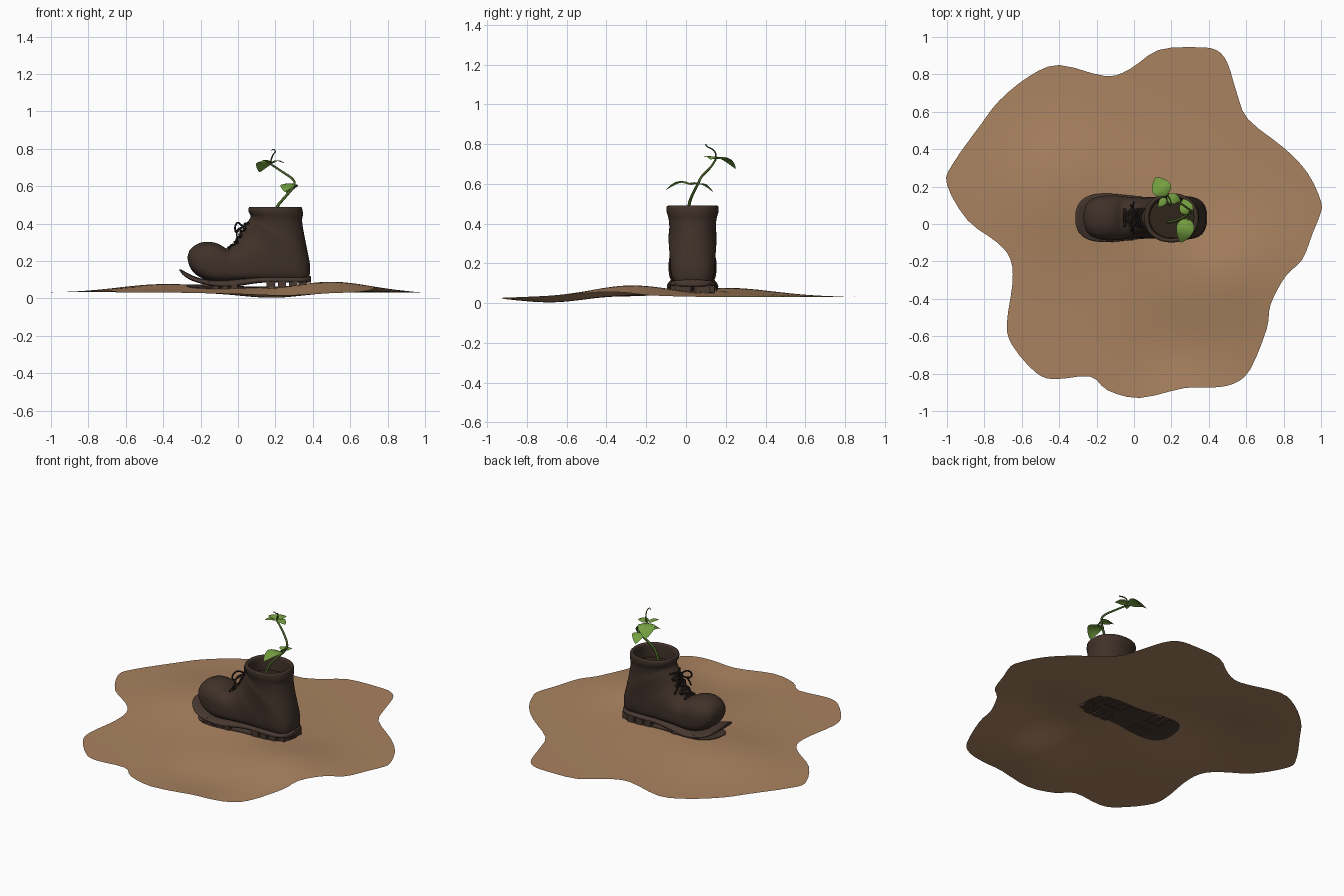
import bpy, bmesh, math
from mathutils import Vector

if "Cube" in bpy.data.objects:
    bpy.data.objects.remove(bpy.data.objects["Cube"])

YC = 0.033  # boot centre line


def mat(name, r, g, b):
    m = bpy.data.materials.new(name)
    m.diffuse_color = (r, g, b, 1)
    m.use_nodes = True
    m.node_tree.nodes["Principled BSDF"].inputs["Base Color"].default_value = m.diffuse_color
    return m


SAND = mat("sand", .40, .225, .117)
LEATHER = mat("dark leather", .050, .031, .022)
SOLE = mat("worn sole", .066, .041, .031)
LACE = mat("lace black", .017, .012, .010)
SOIL = mat("soil", .030, .018, .011)
LEAF = mat("leaf green", .17, .34, .05)
STEM = mat("stem green", .07, .13, .022)


def finish(bm, name, mats, recalc=True, angle=50):
    if recalc:
        bmesh.ops.recalc_face_normals(bm, faces=bm.faces)
    me = bpy.data.meshes.new(name)
    bm.to_mesh(me)
    bm.free()
    ob = bpy.data.objects.new(name, me)
    bpy.context.collection.objects.link(ob)
    for m in mats:
        me.materials.append(m)
    bpy.ops.object.select_all(action='DESELECT')
    bpy.context.view_layer.objects.active = ob
    ob.select_set(True)
    bpy.ops.object.shade_smooth_by_angle(angle=math.radians(angle))
    return ob


def spline(pts, t, closed=False):
    """Catmull-Rom through tuples; t in index units."""
    n = len(pts)
    i = int(math.floor(t))
    f = t - i
    idx = (lambda k: pts[k % n]) if closed else (lambda k: pts[max(0, min(n - 1, k))])
    p = [idx(i + k) for k in (-1, 0, 1, 2)]
    return tuple(.5 * (2 * b + (c - a) * f + (2 * a - 5 * b + 4 * c - d) * f * f
                       + (3 * b - a - 3 * c + d) * f ** 3) for a, b, c, d in zip(*p))


def ring_point(s, ang):
    """s = (front x, front z, back x, back z, half width, exponent on the back side)."""
    fx, fz, bx, bz, w, n = s
    c, k = math.cos(ang), math.sin(ang)
    e = 2 / (2.2 if c > 0 else n)
    c = math.copysign(abs(c) ** e, c)
    k = math.copysign(abs(k) ** e, k)
    return Vector(((fx + bx) / 2 + (fx - bx) / 2 * c, YC + w * k, (fz + bz) / 2 + (fz - bz) / 2 * c))


def strip(bm, rows, closed):
    for a, b in zip(rows, rows[1:]):
        n = len(a)
        for j in range(n if closed else n - 1):
            bm.faces.new((a[j], a[(j + 1) % n], b[(j + 1) % n], b[j]))


# ground sheet: wavy outline scaled into rings over soft bumps
OUT = [(-1, .21), (-.97, .32), (-.82, .53), (-.72, .66), (-.56, .79), (-.40, .85), (-.15, .79),
       (-.02, .83), (.13, .93), (.33, .945), (.44, .93), (.50, .86), (.55, .70), (.61, .56),
       (.81, .40), (.93, .27), (1, .12), (.995, .05), (.955, -.05), (.90, -.19), (.81, -.28),
       (.73, -.43), (.71, -.56), (.62, -.78), (.53, -.855), (.41, -.875), (.27, -.877), (.03, -.93),
       (-.14, -.89), (-.235, -.815), (-.43, -.83), (-.53, -.79), (-.65, -.65), (-.68, -.535),
       (-.65, -.32), (-.66, -.19), (-.73, -.10), (-.89, .02)]
BUMPS = [(.5, -.28, .30, .058), (-.4, .2, .34, .045), (.1, .1, .30, .022), (.2, -.66, .25, -.031)]


def height(x, y):
    return .031 + sum(a * math.exp(-((x - u) ** 2 + (y - v) ** 2) / r ** 2) for u, v, r, a in BUMPS)


bm = bmesh.new()
N = len(OUT) * 3
edge = [spline(OUT, j / 3, True) for j in range(N)]
rows = []
for i in range(1, 21):
    k = i / 20
    rows.append([bm.verts.new((x * k, y * k, height(x * k, y * k))) for x, y in edge])
strip(bm, rows, True)
mid = bm.verts.new((0, 0, height(0, 0)))
for j in range(N):
    bm.faces.new((mid, rows[0][j], rows[0][(j + 1) % N]))
bmesh.ops.recalc_face_normals(bm, faces=bm.faces)
if sum(f.normal.z for f in bm.faces) < 0:
    bmesh.ops.reverse_faces(bm, faces=bm.faces)
finish(bm, "ground", [SAND], False)


# lofted boot upper: rings fan from toe tip round to the collar, then down inside
def loft(name, stations, sub, mats, seg=48, end_mat=0):
    bm = bmesh.new()
    steps = (len(stations) - 1) * sub
    rows = [[bm.verts.new(ring_point(spline(stations, i / sub), 2 * math.pi * j / seg)) for j in range(seg)]
            for i in range(steps + 1)]
    strip(bm, rows, True)
    bm.faces.new(rows[0])
    bm.faces.new(rows[-1]).material_index = end_mat
    return finish(bm, name, mats)


UPPER = [(-.270, .222, -.268, .200, .022, 2.2), (-.257, .260, -.252, .158, .072, 2.4),
         (-.220, .290, -.215, .120, .104, 3), (-.170, .303, -.150, .095, .119, 3.6),
         (-.110, .294, -.080, .090, .119, 4), (-.060, .268, .000, .095, .112, 4),
         (-.025, .287, .120, .095, .107, 4), (.005, .328, .260, .090, .111, 4),
         (.022, .362, .365, .095, .113, 3.6), (.042, .398, .386, .160, .117, 2.8),
         (.058, .418, .374, .240, .121, 2.3), (.066, .432, .356, .330, .117, 2.2),
         (.067, .443, .343, .410, .121, 2.2), (.056, .465, .347, .450, .130, 2.2),
         (.058, .486, .342, .484, .130, 2.2), (.072, .489, .328, .489, .117, 2.2),
         (.082, .470, .320, .470, .110, 2.2), (.085, .400, .322, .400, .106, 2.2)]
loft("boot_upper", UPPER, 4, [LEATHER, SOIL], end_mat=1)

# sole: peeling away at the toe; stations (x, top, bottom, half width)
SOLE_ST = [(-.312, .157, .148, .035), (-.295, .150, .126, .078), (-.255, .128, .099, .112),
           (-.20, .108, .080, .127), (-.12, .098, .062, .129), (-.04, .102, .060, .121),
           (.05, .112, .074, .112), (.13, .118, .084, .112), (.22, .120, .084, .116),
           (.30, .120, .084, .114), (.35, .120, .084, .098), (.378, .120, .084, .068), (.39, .118, .086, .03)]
loft("sole", [(x, t, x, b, w, 5) for x, t, b, w in SOLE_ST], 3, [SOLE], 32)


# tread blocks in mirrored pairs
def block(bm, x, y, z0, z1, lx, ly):
    r = bmesh.ops.create_cube(bm, size=1)
    bmesh.ops.scale(bm, vec=(lx, ly, z1 - z0), verts=r['verts'])
    bmesh.ops.translate(bm, vec=(x, y, (z0 + z1) / 2), verts=r['verts'])


bm = bmesh.new()
for x, w in ((.175, .114), (.235, .115), (.295, .112), (.345, .09)):
    for s in (-1, 1):
        block(bm, x, YC + s * (w - .042), .048, .098, .044, .08)
for x, z in ((-.17, .064), (-.12, .052), (-.07, .050), (-.02, .050)):
    for s in (-1, 1):
        block(bm, x, YC + s * .075, z, z + .03, .034, .09)
finish(bm, "tread_blocks", [SOLE], angle=30)

# footprint plate seen on both faces of the ground
bm = bmesh.new()
rows = {1: [], -1: []}
for i in range((len(SOLE_ST) - 1) * 2 + 1):
    x, _, _, w = spline(SOLE_ST, i / 2)
    x = x * .92 + .015
    for s in rows:
        row = []
        for j in range(9):
            y = YC + w * .95 * (j / 4 - 1)
            row.append(bm.verts.new((x, y, height(x, y) + s * .004)))
        rows[s].append(row)
for s in rows:
    strip(bm, rows[s], False)
loop = lambda r: r[0] + [q[-1] for q in r[1:-1]] + r[-1][::-1] + [q[0] for q in r[-2:0:-1]]
strip(bm, [loop(rows[1]), loop(rows[-1])], True)
finish(bm, "footprint", [SOLE])


# tubes for laces, stem and tendrils
def tube(name, pts, radius, m, taper=1.0):
    cu = bpy.data.curves.new(name, 'CURVE')
    cu.dimensions = '3D'
    cu.bevel_depth = radius
    cu.bevel_resolution = 2
    cu.use_fill_caps = True
    n = (len(pts) - 1) * 5
    sp = cu.splines.new('POLY')
    sp.points.add(n)
    for i in range(n + 1):
        sp.points[i].co = (*spline(pts, i / 5), 1)
        sp.points[i].radius = 1 + (taper - 1) * i / n
    cu.materials.append(m)
    ob = bpy.data.objects.new(name, cu)
    bpy.context.collection.objects.link(ob)
    bpy.ops.object.select_all(action='DESELECT')
    bpy.context.view_layer.objects.active = ob
    ob.select_set(True)
    bpy.ops.object.convert(target='MESH')
    bpy.ops.object.shade_smooth()


def instep(t, ang):
    p = ring_point(spline(UPPER, t), ang)
    return tuple(p + Vector((-.004, 0, .004)))


A = .42
for i, t in enumerate((5.3, 6.3, 7.3, 8.4)):
    for s in (-1, 1):
        tube("lace_cross", [instep(t + .9 * k, s * A * (1 - 2 * k)) for k in (0, .25, .5, .75, 1)], .0055, LACE)
    tube("lace_bar", [instep(t, A * k) for k in (-1, -.5, 0, .5, 1)], .006, LACE)

# bow: two loops and two loose ends
for s in (-1, 1):
    bow = [(.025, 0, .385), (0, .035, .405), (-.015, .065, .385), (-.01, .06, .355), (.022, 0, .38)]
    tube("lace_loop", [(x, YC + s * y, z) for x, y, z in bow], .005, LACE)
    end = [(.022, 0, .38), (-.005, .03, .365), (-.005, .06, .33), (0, .085, .295)]
    tube("lace_end", [(x, YC + s * y, z) for x, y, z in end], .0045, LACE)

# plant stem with curling tip
tube("stem", [(.18, .01, .40), (.21, .015, .49), (.25, .03, .54), (.298, .06, .60), (.292, .08, .638),
              (.225, .125, .685), (.172, .148, .72)], .0085, STEM, .6)
tube("tendril", [(.172, .148, .72), (.18, .15, .75), (.19, .135, .772), (.20, .11, .785), (.19, .098, .797),
                 (.18, .105, .79)], .0045, STEM, .5)


# arched, folded leaves: (base, tip, width, arch)
def leaf(base, tip, width, arch):
    bm = bmesh.new()
    b, d = Vector(base), Vector(tip) - Vector(base)
    side = d.cross(Vector((0, 0, 1))).normalized()
    rows = []
    for i in range(11):
        t = i / 10
        w = width / 2 * max(.02, math.sin(math.pi * t ** .75) ** .75 if 0 < t < 1 else 0)
        c = b + d * t + Vector((0, 0, arch * math.sin(math.pi * t)))
        rows.append([bm.verts.new(c + side * w * k + Vector((0, 0, -.25 * w * k * k + .12 * w * abs(k))))
                     for k in (-1, -.5, 0, .5, 1)])
    strip(bm, rows, False)
    bmesh.ops.recalc_face_normals(bm, faces=bm.faces)
    if sum(f.normal.z for f in bm.faces) < 0:
        bmesh.ops.reverse_faces(bm, faces=bm.faces)
    finish(bm, "leaf", [LEAF], False, 80)


leaf((.170, .150, .725), (.115, .250, .675), .105, .030)
leaf((.175, .145, .725), (.250, .125, .722), .060, .015)
leaf((.170, .140, .725), (.130, .090, .735), .040, .010)
leaf((.290, .030, .595), (.250, -.100, .570), .095, .030)
leaf((.290, .050, .595), (.265, .135, .560), .075, .022)
tube("leaf_stalk", [(.298, .06, .60), (.295, .045, .603), (.29, .02, .60)], .005, STEM)
